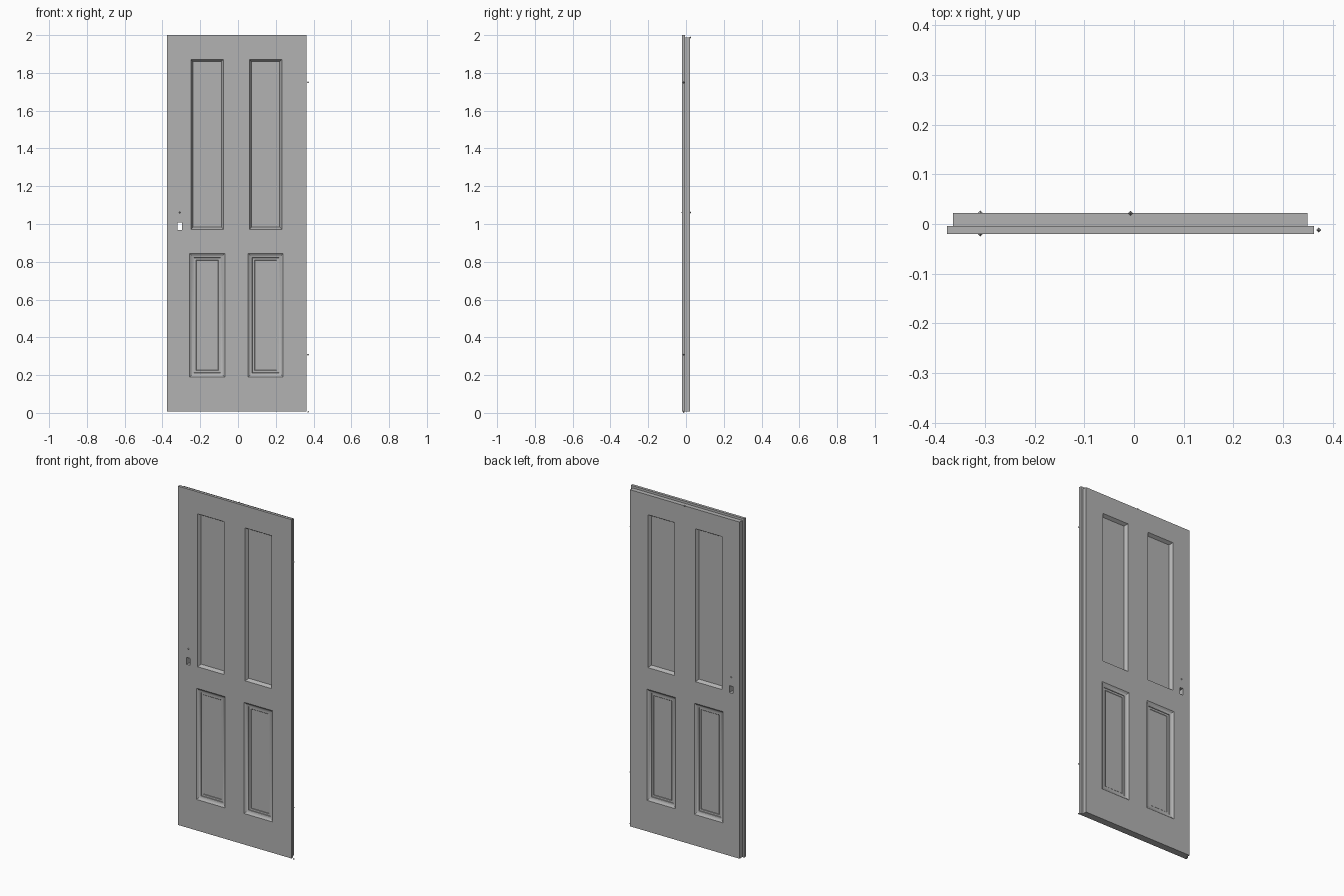
import bpy, bmesh, math

if "Cube" in bpy.data.objects:
    bpy.data.objects.remove(bpy.data.objects["Cube"])

# darker grey finish shared by all parts
grey = bpy.data.materials.new("dark_grey")
grey.diffuse_color = (0.45, 0.45, 0.45, 1)
grey.use_nodes = True
grey.node_tree.nodes["Principled BSDF"].inputs["Base Color"].default_value = grey.diffuse_color


def loft(bm, rings):
    """Closed solid through rectangles (x0, x1, z0, z1, y)."""
    loops = [[bm.verts.new(p) for p in ((a, y, c), (b, y, c), (b, y, d), (a, y, d))]
             for a, b, c, d, y in rings]
    for p, q in zip(loops, loops[1:]):
        for i in range(4):
            j = (i + 1) % 4
            bm.faces.new((p[i], p[j], q[j], q[i]))
    bm.faces.new(loops[0][::-1])
    bm.faces.new(loops[-1])


def finish(bm, name):
    bmesh.ops.recalc_face_normals(bm, faces=bm.faces)
    me = bpy.data.meshes.new(name)
    bm.to_mesh(me)
    bm.free()
    me.materials.append(grey)
    ob = bpy.data.objects.new(name, me)
    bpy.context.collection.objects.link(ob)
    return ob


FRONT, STEP, BACK, BOTTOM = -0.020, -0.004, 0.022, 0.008

# door leaf with a rebated rear half
bm = bmesh.new()
front_rect = (-0.376, 0.362, BOTTOM, 2.0)
back_rect = (-0.364, 0.349, BOTTOM, 1.987)
loft(bm, [front_rect + (FRONT,), front_rect + (STEP,),
          back_rect + (STEP,), back_rect + (BACK,)])
door = finish(bm, "door_leaf")

# panel recess profiles: (inset, depth)
upper = [(0, 0), (0.011, 0.018)]
lower = [(0, 0), (0.008, 0.006), (0.015, 0.0095), (0.022, 0.011),
         (0.023, 0.014), (0.034, 0.0145), (0.036, 0.016)]

bm = bmesh.new()
for cx in (-0.163, 0.146):
    for half, z0, z1, profile in ((0.086, 0.972, 1.871, upper),
                                  (0.093, 0.190, 0.844, lower)):
        for face, sign in ((FRONT, 1), (BACK, -1)):
            rings = [(cx - half, cx + half, z0, z1, face - sign * 0.01)]
            rings += [(cx - half + i, cx + half - i, z0 + i, z1 - i, face + sign * d)
                      for i, d in profile]
            loft(bm, rings)
# latch hole through the leaf
hole = (-0.320, -0.297, 0.967, 1.008)
loft(bm, [hole + (-0.05,), hole + (0.05,)])
cutter = finish(bm, "recess_cutter")
cutter.hide_render = True

mod = door.modifiers.new("recesses", 'BOOLEAN')
mod.operation = 'DIFFERENCE'
mod.solver = 'EXACT'
mod.object = cutter
bpy.context.view_layer.objects.active = door
door.select_set(True)
bpy.ops.object.modifier_apply(modifier=mod.name)
bpy.data.objects.remove(cutter)
bpy.ops.object.shade_smooth_by_angle(angle=math.radians(25))

# tiny octahedral fitting points: hinges, foot, handles, closer
R = 0.005
points = {
    "upper_hinge_point": (0.371, -0.012, 1.750),
    "lower_hinge_point": (0.371, -0.012, 0.308),
    "foot_pivot_point": (0.371, -0.012, R),
    "front_handle_point": (-0.309, FRONT, 1.061),
    "back_handle_point": (-0.309, BACK, 1.061),
    "closer_point": (-0.007, BACK, 1.987),
}
for name, loc in points.items():
    bm = bmesh.new()
    for s in ((1, 0, 0), (-1, 0, 0), (0, 1, 0), (0, -1, 0), (0, 0, 1), (0, 0, -1)):
        bm.verts.new([R * c for c in s])
    bmesh.ops.convex_hull(bm, input=bm.verts)
    finish(bm, name).location = loc
